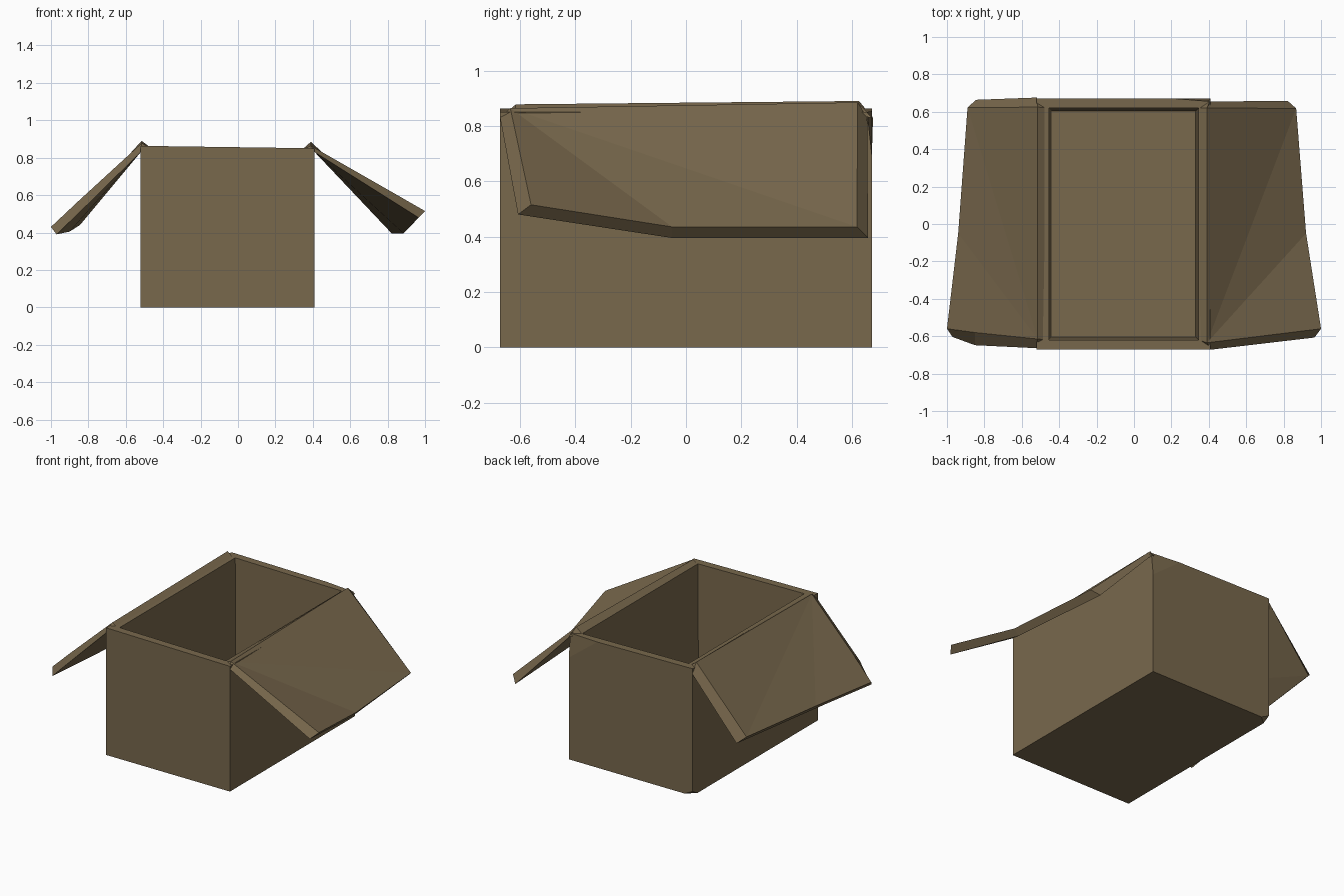
import bpy, bmesh
from mathutils import Vector

if "Cube" in bpy.data.objects:
    bpy.data.objects.remove(bpy.data.objects["Cube"])

card = bpy.data.materials.new("brown cardboard")
card.diffuse_color = (0.188, 0.138, 0.073, 1)
card.use_nodes = True
card.node_tree.nodes["Principled BSDF"].inputs["Base Color"].default_value = card.diffuse_color


def finish(bm, name):
    bmesh.ops.recalc_face_normals(bm, faces=bm.faces[:])
    me = bpy.data.meshes.new(name)
    bm.to_mesh(me)
    bm.free()
    me.materials.append(card)
    ob = bpy.data.objects.new(name, me)
    bpy.context.collection.objects.link(ob)
    return ob


def cut_corner(bm, a, b, c, corner):
    # slice off one crumpled corner and close the hole
    a, b, c, corner = map(Vector, (a, b, c, corner))
    n = (b - a).cross(c - a).normalized()
    if n.dot(corner - a) < 0:
        n = -n
    r = bmesh.ops.bisect_plane(bm, geom=bm.verts[:] + bm.edges[:] + bm.faces[:],
                               plane_co=a, plane_no=n, clear_outer=True)
    edges = [g for g in r["geom_cut"] if isinstance(g, bmesh.types.BMEdge)]
    bmesh.ops.holes_fill(bm, edges=edges, sides=0)


# Open box: solid block, top inset, then pushed down to form the inside
def ring(bm, x0, x1, y0, y1, zf):
    return [bm.verts.new((x, y, zf(x))) for x, y in
            ((x0, y0), (x1, y0), (x1, y1), (x0, y1))]


def rim(x):
    return 0.856 - 0.014 * x


bm = bmesh.new()
rings = [ring(bm, -0.52, 0.41, -0.672, 0.672, lambda x: 0),
         ring(bm, -0.52, 0.41, -0.672, 0.672, rim),
         ring(bm, -0.455, 0.345, -0.62, 0.62, rim),
         ring(bm, -0.44, 0.33, -0.605, 0.605, lambda x: 0.06)]
bm.faces.new(rings[0])
bm.faces.new(rings[3])
for lo, hi in zip(rings, rings[1:]):
    for i in range(4):
        j = (i + 1) % 4
        bm.faces.new((lo[i], lo[j], hi[j], hi[i]))
z = rim(0.41)
cut_corner(bm, (0.41, 0.672, 0.69), (0.2, 0.672, z), (0.41, 0.655, z), (0.41, 0.672, z))
cut_corner(bm, (-0.52, 0.672, 0.03), (-0.46, 0.672, 0), (-0.52, 0.62, 0), (-0.52, 0.672, 0))
finish(bm, "box_body")


# Flap: matching top and bottom outlines, fanned from the front hinge corner
def flap(name, top, bottom):
    bm = bmesh.new()
    t = [bm.verts.new(p) for p in top]
    b = [bm.verts.new(p) for p in bottom]
    n = len(t)
    for i in range(1, n - 1):
        bm.faces.new((t[0], t[i], t[i + 1]))
        bm.faces.new((b[0], b[i + 1], b[i]))
    for i in range(n):
        j = (i + 1) % n
        bm.faces.new((t[i], b[i], b[j], t[j]))
    finish(bm, name)


# Raised crease along the wall where a flap folds over
def crease(name, inner, outer, front, back):
    bm = bmesh.new()
    ends = []
    for y, peak in ((-0.672, front), (0.672, back)):
        ends.append([bm.verts.new(p) for p in
                     ((inner, 0.62 if y > 0 else -0.62, 0.845), peak, (outer, y, 0.83))])
    for e in ends:
        bm.faces.new(e)
    for i in range(3):
        j = (i + 1) % 3
        bm.faces.new((ends[0][i], ends[0][j], ends[1][j], ends[1][i]))
    finish(bm, name)


rf, rb = (0.39, -0.635, 0.864), (0.39, 0.62, 0.885)
lf, lb = (-0.515, -0.615, 0.878), (-0.515, 0.625, 0.89)
crease("right_crease", 0.345, 0.41, rf, rb)
crease("left_crease", -0.455, -0.52, lf, lb)

flap("right_flap",
     [rf, (1.0, -0.56, 0.515), (0.92, -0.05, 0.435), (0.867, 0.618, 0.435), rb],
     [(0.41, -0.672, 0.83), (0.965, -0.607, 0.48), (0.885, -0.05, 0.395),
      (0.822, 0.658, 0.395), (0.41, 0.655, 0.83)])
flap("left_flap",
     [lf, (-0.85, -0.58, 0.571), (-1.0, -0.56, 0.43), (-0.94, -0.05, 0.447),
      (-0.89, 0.622, 0.48), lb],
     [(-0.52, -0.664, 0.83), (-0.85, -0.648, 0.505), (-0.97, -0.604, 0.39),
      (-0.9, -0.05, 0.405), (-0.845, 0.664, 0.44), (-0.52, 0.676, 0.83)])
